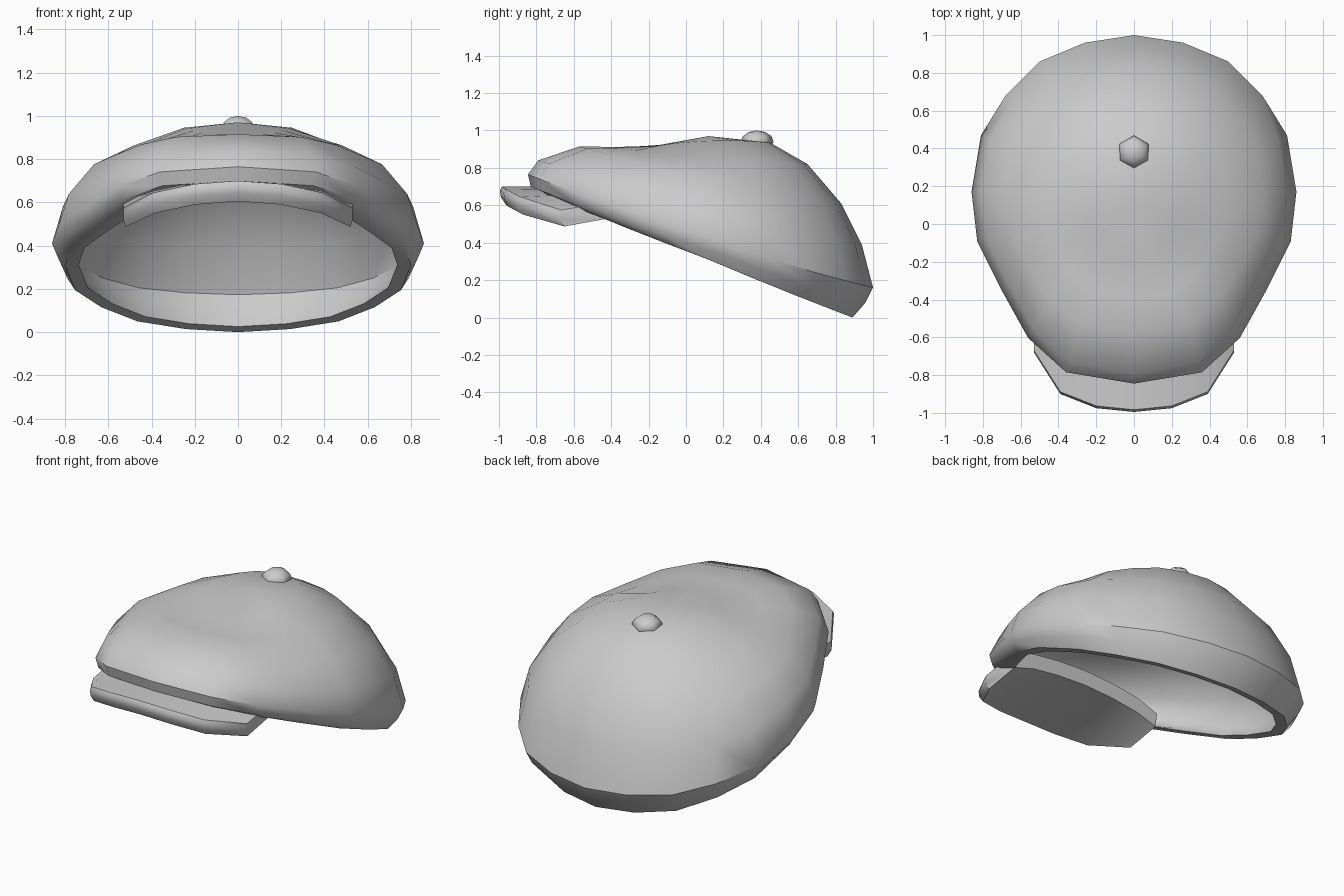
import bpy, bmesh, math
from mathutils import Vector

if "Cube" in bpy.data.objects:
    bpy.data.objects.remove(bpy.data.objects["Cube"])


def finish(name, bm, angle):
    bmesh.ops.recalc_face_normals(bm, faces=bm.faces)
    me = bpy.data.meshes.new(name)
    bm.to_mesh(me)
    bm.free()
    ob = bpy.data.objects.new(name, me)
    bpy.context.scene.collection.objects.link(ob)
    bpy.ops.object.select_all(action='DESELECT')
    ob.select_set(True)
    bpy.context.view_layer.objects.active = ob
    bpy.ops.object.shade_smooth_by_angle(angle=math.radians(angle))
    return ob


def bridge(bm, a, b):
    n = len(a)
    for i in range(n):
        j = (i + 1) % n
        bm.faces.new((a[i], a[j], b[j], b[i]))


# Cap plan outline, back to front on one side, then mirrored to 20 points
half = [(0, 1), (.26, .96), (.5, .86), (.68, .68), (.81, .47), (.86, .17),
        (.83, -.09), (.70, -.35), (.56, -.6), (.36, -.78), (0, -.84)]
outline = half + [(-x, y) for x, y in half[-2:0:-1]]

# Rings from rim to crown: back y, back z, front y, front z, half width, side y, side z
rings = [
    (.89, .00, -.75, .655, .80, .12, .31),
    (.96, .08, -.83, .70, .835, .15, .35),
    (1.0, .16, -.845, .765, .86, .17, .41),
    (.94, .39, -.79, .84, .81, .17, .58),
    (.83, .61, -.57, .915, .69, .16, .735),
    (.65, .82, -.40, .912, .50, .15, .85),
    (.45, .935, -.20, .912, .25, .13, .945),
]
apex = Vector((0, .12, .97))
pivot = Vector((0, .08, .32))


def ring_points(r):
    yb, zb, yf, zf, w, ys, zs = r
    pts = []
    for x, y in outline:
        t = (y - .17) / (.83 if y > .17 else 1.01)
        py = ys + t * ((yb - ys) if t > 0 else (ys - yf))
        pz = zs + (zb - zf) / 2 * t + ((zb + zf) / 2 - zs) * t * t
        pts.append(Vector((x / .86 * w, py, pz)))
    return pts


def shell(bm, scale):
    def put(p):
        return bm.verts.new(pivot + (p - pivot) * scale)
    loops = [[put(p) for p in ring_points(r)] for r in rings]
    for a, b in zip(loops, loops[1:]):
        bridge(bm, a, b)
    top, last = put(apex), loops[-1]
    for i in range(len(last)):
        bm.faces.new((last[i], last[(i + 1) % len(last)], top))
    return loops[0]


# Cap body: outer shell, lining and flat rim between them
bm = bmesh.new()
bridge(bm, shell(bm, 1.0), shell(bm, .92))
finish("cap_body", bm, 40)

# Visor: arched plate, one section per column (x, front y, top z, bottom z, back rise)
cols = [(0, -.995, .70, .605, 0), (.20, -.975, .685, .59, .005),
        (.39, -.90, .645, .55, .02), (.53, -.68, .575, .487, .04)]
cols = [(-c[0],) + c[1:] for c in cols[:0:-1]] + cols
bm = bmesh.new()
sections = []
for x, yf, zt, zb, rise in cols:
    k = 1 - .02 * abs(x) / .53
    pts = [(x, -.43, zt + rise), (x, yf + .012, zt), (x, yf, zt - .02),
           (x, yf + .005, zt - .055), (x * k, yf + .03, zb), (x * k, -.43, zb + rise)]
    sections.append([bm.verts.new(p) for p in pts])
for a, b in zip(sections, sections[1:]):
    bridge(bm, a, b)
bm.faces.new(sections[0])
bm.faces.new(sections[-1])
finish("visor", bm, 40)

# Crown button: six-sided dome
bm = bmesh.new()
bmesh.ops.create_uvsphere(bm, u_segments=6, v_segments=6, radius=1)
for v in bm.verts:
    v.co = Vector((v.co.x * .088, v.co.y * .088 + .38, v.co.z * .06 + .94))
finish("crown_button", bm, 60)
